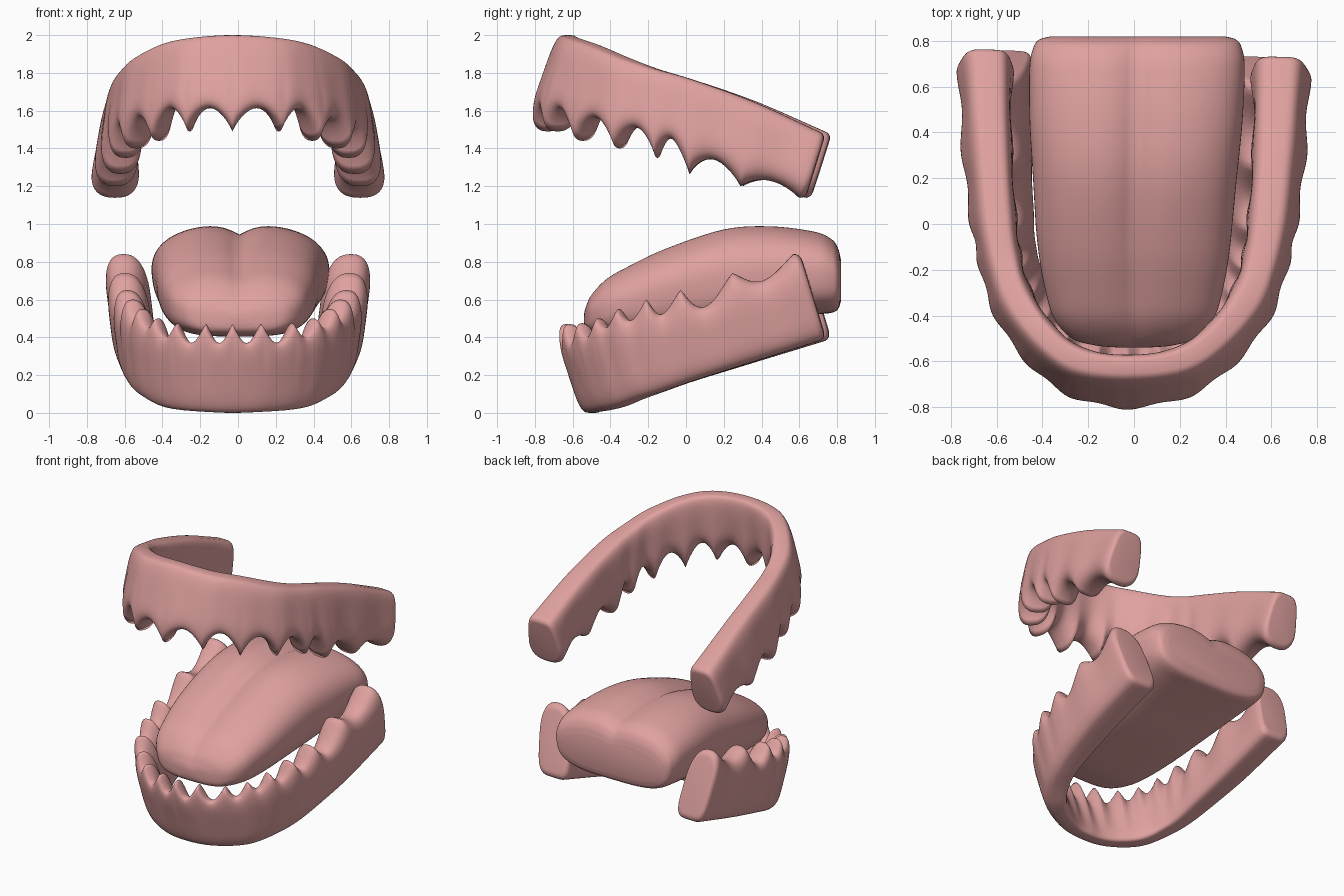
import bpy, bmesh, math
from mathutils import Vector

if "Cube" in bpy.data.objects:
    bpy.data.objects.remove(bpy.data.objects["Cube"])

mat = bpy.data.materials.new("gum_pink")
mat.diffuse_color = (0.74, 0.36, 0.35, 1)
mat.use_nodes = True
mat.node_tree.nodes["Principled BSDF"].inputs["Base Color"].default_value = mat.diffuse_color


def spline(pts, t):
    """Catmull-Rom through pts, t in 0..len-1."""
    n = len(pts) - 1
    i = min(int(t), n - 1)
    f = t - i
    p1, p2 = pts[i], pts[i + 1]
    p0 = pts[i - 1] if i > 0 else p1 * 2 - p2
    p3 = pts[i + 2] if i + 2 <= n else p2 * 2 - p1
    return 0.5 * (2 * p1 + (p2 - p0) * f + (2 * p0 - 5 * p1 + 4 * p2 - p3) * f * f
                  + (3 * p1 - p0 - 3 * p2 + p3) * f ** 3)


def loft(name, rings):
    """Skin closed rings, cap both ends, shade smooth."""
    bm = bmesh.new()
    rows = [[bm.verts.new(p) for p in r] for r in rings]
    n = len(rows[0])
    for a, b in zip(rows, rows[1:]):
        for j in range(n):
            k = (j + 1) % n
            bm.faces.new((a[j], a[k], b[k], b[j]))
    bm.faces.new(rows[0])
    bm.faces.new(rows[-1])
    bmesh.ops.recalc_face_normals(bm, faces=bm.faces)
    for f in bm.faces:
        f.smooth = True
    me = bpy.data.meshes.new(name)
    bm.to_mesh(me)
    bm.free()
    me.materials.append(mat)
    ob = bpy.data.objects.new(name, me)
    bpy.context.collection.objects.link(ob)
    return ob


def squircle(n, top, bottom):
    """Rounded square in -1..1 with separate roundness for upper and lower half."""
    out = []
    for j in range(n):
        a = 2 * math.pi * j / n
        c, s = math.cos(a), math.sin(a)
        q = 2 / (top if s > 0 else bottom)
        out.append((math.copysign(abs(c) ** q, c), math.copysign(abs(s) ** q, s)))
    return out


def gum(name, base_z, crest_z, base_out, base_in, crest_out, crest_in, amps, power, up):
    """Horseshoe gum: four rails keyed at the points between teeth, scalloped crest."""
    def rail(xy, zs):
        half = [Vector((x, y, z)) for (x, y), z in zip(xy, zs)]
        return [Vector((-p.x, p.y, p.z)) for p in half[:0:-1]] + half

    rails = [rail(base_out, base_z), rail(base_in, base_z),
             rail(crest_out, crest_z), rail(crest_in, crest_z)]
    amp = amps[::-1] + amps
    section = squircle(48, 2.5, 4.5)
    segs, steps = len(amp), 14

    def ring(t):
        bo, bi, co, ci = [spline(r, t) for r in rails]
        i = min(int(t), segs - 1)
        wave = abs(math.sin(math.pi * (t - i)))
        pts = []
        for a, b in section:
            v = (b + 1) / 2
            s = 0.5 + 0.5 * a * (1 + 0.08 * v - 0.2 * wave ** 2 * v)
            p = bo.lerp(bi, s).lerp(co.lerp(ci, s), v)
            p.z -= up * amp[i] * wave ** power * v ** 2
            p.x -= 0.03 * max(0, 1 - abs(p.x) / 0.7)
            p.y -= 0.035 * p.x * max(0, p.y)  # right arm slightly shorter
            pts.append(p)
        return pts

    rings = [ring(k / steps) for k in range(segs * steps + 1)]

    # rounded back ends
    def end(r):
        c = sum(r, Vector()) / len(r)
        out = []
        for e in (0.35, 0.7, 1.0, 1.3, math.pi / 2):
            push = Vector((0, 0.035 * math.sin(e), up * 0.010 * math.sin(e)))
            out.append([c + (p - c) * (1 - 0.2 * (1 - math.cos(e))) + push for p in r])
        return out

    rings = end(rings[0])[::-1] + rings + end(rings[-1])
    return loft(name, rings)


# upper gum, crest pointing down
gum("upper_gum",
    [2.0, 1.985, 1.95, 1.88, 1.82, 1.765, 1.65, 1.49],
    [1.49, 1.49, 1.44, 1.40, 1.35, 1.265, 1.20, 1.14],
    [(0, -.69), (.25, -.66), (.42, -.55), (.57, -.37), (.64, -.17), (.68, .03), (.71, .36), (.735, .72)],
    [(0, -.56), (.20, -.53), (.34, -.43), (.45, -.27), (.49, -.13), (.51, .04), (.53, .36), (.54, .72)],
    [(0, -.85), (.27, -.79), (.48, -.63), (.63, -.41), (.70, -.18), (.74, .01), (.775, .29), (.79, .61)],
    [(0, -.61), (.20, -.57), (.33, -.46), (.43, -.29), (.48, -.12), (.50, .03), (.52, .30), (.51, .61)],
    [.12, .14, .14, .13, .14, .11, .06], 0.85, -1)

# lower gum, crest pointing up
gum("lower_gum",
    [0, .005, .015, .035, .075, .115, .17, .265, .38],
    [.47, .47, .475, .50, .55, .60, .65, .74, .84],
    [(0, -.56), (.16, -.545), (.31, -.48), (.42, -.40), (.51, -.28), (.57, -.14), (.61, .03), (.65, .34), (.66, .72)],
    [(0, -.43), (.11, -.42), (.23, -.36), (.32, -.28), (.37, -.19), (.40, -.09), (.41, .06), (.42, .36), (.42, .72)],
    [(0, -.70), (.16, -.68), (.33, -.61), (.46, -.51), (.56, -.39), (.63, -.22), (.67, -.03), (.70, .25), (.715, .58)],
    [(0, -.57), (.13, -.55), (.27, -.49), (.36, -.41), (.43, -.32), (.47, -.20), (.49, -.03), (.49, .25), (.49, .58)],
    [.10, .10, .08, .07, .085, .10, .13, .09], 1.2, 1)

# tongue: keys are y, half width, top z, bottom z
keys = [Vector(k) for k in (
    (-.54, .06, .53, .47), (-.53, .17, .57, .44), (-.50, .27, .635, .42),
    (-.42, .345, .72, .41), (-.30, .385, .79, .405), (-.10, .42, .885, .42),
    (.20, .445, .985, .45), (.45, .465, 1.0, .49), (.68, .47, .97, .52),
    (.77, .455, .93, .53), (.805, .43, .88, .55), (.82, .38, .82, .59))]
shape = squircle(120, 2.5, 3.4)
rings = []
for k in range((len(keys) - 1) * 6 + 1):
    y, w, top, bot = spline(keys, k / 6)
    mid, r = (top + bot) / 2, []
    for a, b in shape:
        x = a * w * (1 - 0.05 * max(0, -b))
        z = mid + b * (top - bot) / 2
        if b > 0:  # centre groove
            z -= 0.11 * (top - bot) * b * math.exp(-(abs(x) / 0.08) ** 1.2)
        r.append(Vector((x + 0.02 * max(0, y), y, z)))
    rings.append(r)
loft("tongue", rings)
